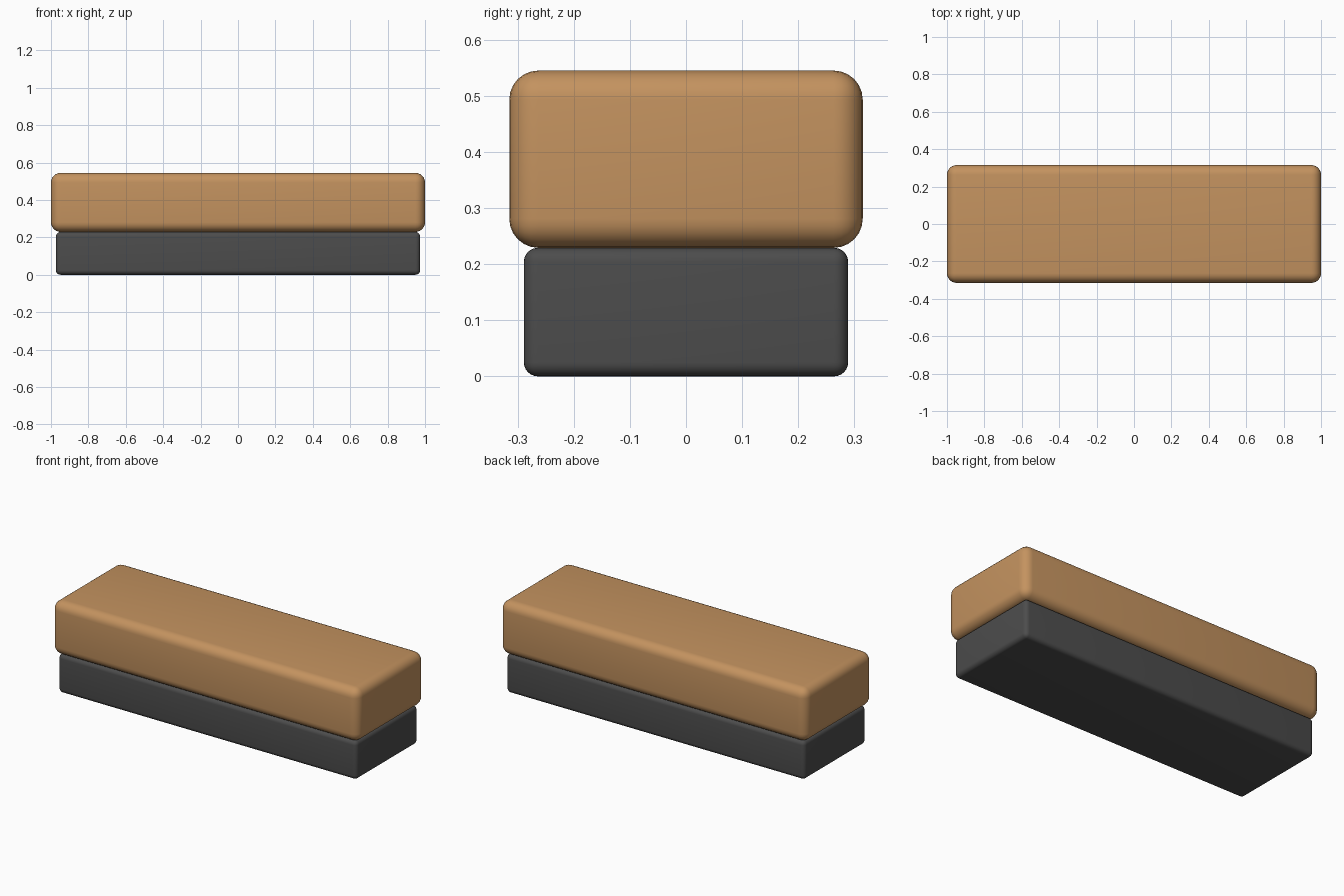
import bpy

cube = bpy.data.objects.get("Cube")
if cube:
    bpy.data.objects.remove(cube, do_unlink=True)


def material(name, rgb):
    mat = bpy.data.materials.new(name)
    mat.use_nodes = True
    color = (*rgb, 1.0)
    mat.diffuse_color = color
    mat.node_tree.nodes["Principled BSDF"].inputs["Base Color"].default_value = color
    return mat


def rounded_box(name, size, bottom, radius, mat):
    """Box standing on a given height, with evenly rounded edges."""
    bpy.ops.mesh.primitive_cube_add(size=1, location=(0, 0, bottom + size[2] / 2))
    obj = bpy.context.object
    obj.name = name
    obj.scale = size
    bpy.ops.object.transform_apply(location=False, rotation=False, scale=True)
    bevel = obj.modifiers.new("Rounded edges", 'BEVEL')
    bevel.width = radius
    bevel.segments = 6
    bevel.limit_method = 'NONE'
    bpy.ops.object.modifier_apply(modifier=bevel.name)
    obj.data.materials.append(mat)
    bpy.ops.object.shade_smooth_by_angle()
    return obj


tan = material("tan", (0.55, 0.29, 0.115))
charcoal = material("charcoal", (0.073, 0.073, 0.073))

# Recessed plinth
rounded_box("base", (1.948, 0.578, 0.229), 0, 0.025, charcoal)

# Overhanging seat block
rounded_box("seat", (2.0, 0.63, 0.316), 0.229, 0.052, tan)
